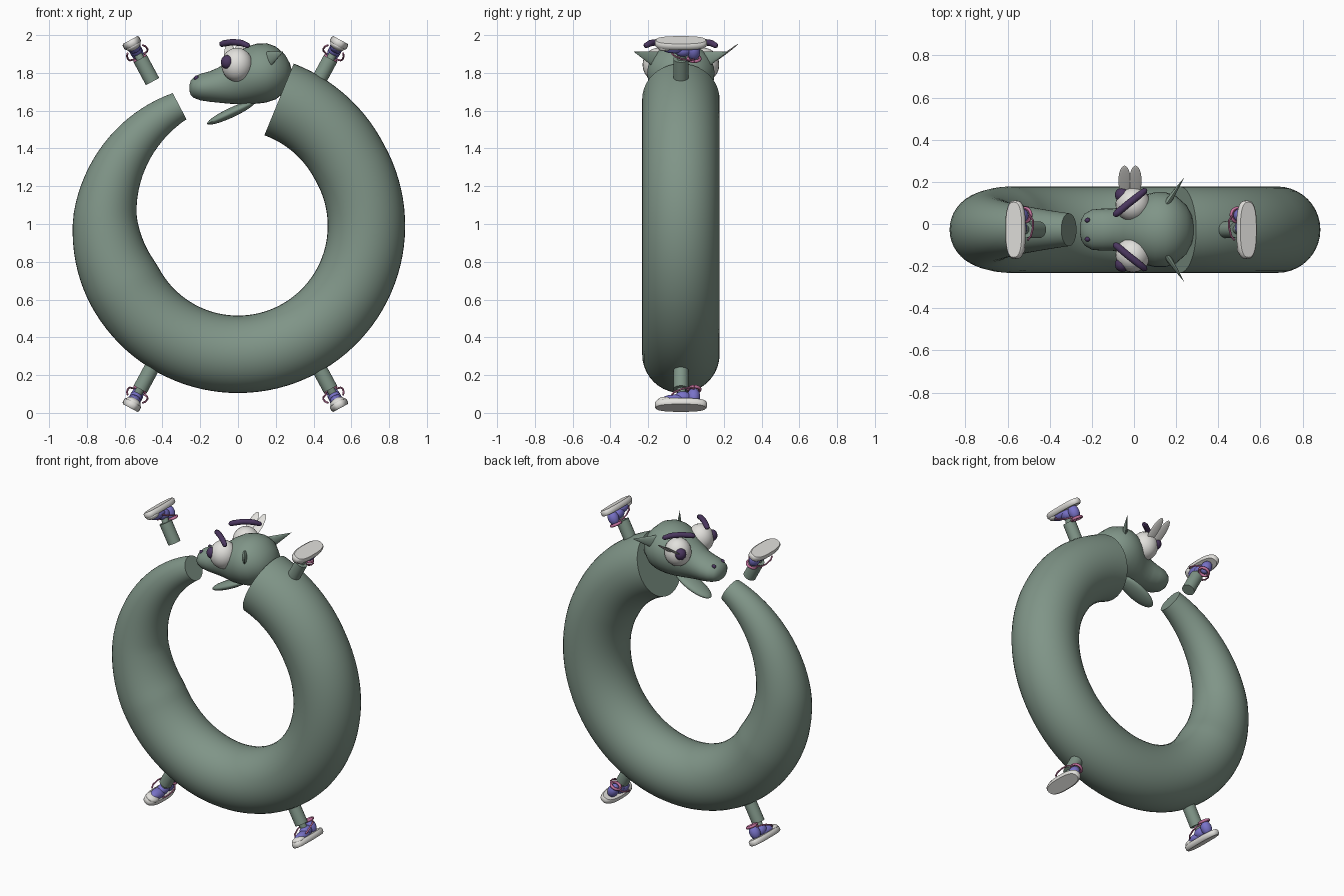
import bpy, bmesh, math
from mathutils import Matrix, Vector

if "Cube" in bpy.data.objects:
    bpy.data.objects.remove(bpy.data.objects["Cube"])

YC = -0.027  # middle plane of the body


def material(name, rgb):
    m = bpy.data.materials.new(name)
    m.diffuse_color = (*rgb, 1)
    m.use_nodes = True
    m.node_tree.nodes["Principled BSDF"].inputs["Base Color"].default_value = m.diffuse_color
    return m


GREEN = material("sage green", (0.215, 0.3, 0.245))
PURPLE = material("dark purple", (0.07, 0.038, 0.115))
BLUE = material("violet blue", (0.19, 0.17, 0.58))
PINK = material("pink", (0.55, 0.17, 0.34))
WHITE = material("off white", (0.76, 0.75, 0.72))


def finish(name, bm, mat, matrix=Matrix()):
    bm.transform(matrix)
    bmesh.ops.recalc_face_normals(bm, faces=bm.faces)
    me = bpy.data.meshes.new(name)
    bm.to_mesh(me)
    bm.free()
    me.materials.append(mat)
    ob = bpy.data.objects.new(name, me)
    bpy.context.collection.objects.link(ob)
    bpy.ops.object.select_all(action='DESELECT')
    ob.select_set(True)
    bpy.context.view_layer.objects.active = ob
    bpy.ops.object.shade_smooth_by_angle(angle=math.radians(45))
    return ob


def loft(name, rings, mat, matrix=Matrix()):
    """Skin a list of equal-length point rings and cap both ends."""
    bm = bmesh.new()
    vs = [[bm.verts.new(p) for p in r] for r in rings]
    n = len(vs[0])
    for a, b in zip(vs, vs[1:]):
        for i in range(n):
            j = (i + 1) % n
            bm.faces.new((a[i], a[j], b[j], b[i]))
    bm.faces.new(vs[0])
    bm.faces.new(vs[-1])
    return finish(name, bm, mat, matrix)


def sweep(name, pts, radii, mat, ref, sides=16, matrix=Matrix()):
    """Round tube along a path with a radius at each point."""
    pts = [Vector(p) for p in pts]
    ref = Vector(ref)
    rings = []
    for i, p in enumerate(pts):
        t = (pts[min(i + 1, len(pts) - 1)] - pts[max(i - 1, 0)]).normalized()
        u = ref.cross(t).normalized()
        v = t.cross(u)
        rings.append([p + radii[i] * (u * math.cos(a) + v * math.sin(a))
                      for a in (2 * math.pi * k / sides for k in range(sides))])
    return loft(name, rings, mat, matrix)


def ellipsoid(name, centre, size, mat, rot=Matrix(), matrix=Matrix(), seg=24):
    bm = bmesh.new()
    bmesh.ops.create_uvsphere(bm, u_segments=seg, v_segments=seg // 2, radius=1)
    return finish(name, bm, mat,
                  matrix @ Matrix.Translation(centre) @ rot @ Matrix.Diagonal((*size, 1)))


# Ring-shaped body, tapering to the tail
pts, radii = [], []
for i in range(97):
    a = 72 + (-244 - 72) * i / 96
    k = max(0, (-153 - a) / 91)
    R = 0.68 + 0.025 * min(1, k * 3) + 0.024 * max(0, (a - 30) / 42)
    pts.append((R * math.cos(math.radians(a)), YC, 0.99 + R * math.sin(math.radians(a))))
    radii.append(0.205 - 0.127 * k ** 1.15)
sweep("body", pts, radii, GREEN, (0, 1, 0), 40)

# Head: x, top, bottom, half width
sections = [(-0.257, 1.735, 1.705, 0.015), (-0.25, 1.76, 1.682, 0.05), (-0.235, 1.775, 1.668, 0.075),
            (-0.2, 1.795, 1.655, 0.095), (-0.15, 1.808, 1.647, 0.1), (-0.1, 1.83, 1.642, 0.1),
            (-0.05, 1.87, 1.637, 0.11), (0, 1.91, 1.634, 0.135), (0.05, 1.94, 1.634, 0.165),
            (0.1, 1.955, 1.637, 0.178), (0.15, 1.957, 1.643, 0.178), (0.2, 1.94, 1.66, 0.16),
            (0.25, 1.895, 1.7, 0.115), (0.275, 1.85, 1.745, 0.065), (0.284, 1.815, 1.785, 0.02)]
rings = []
for x, top, bot, w in sections:
    rings.append([(x, YC + w * math.cos(t), (top + bot) / 2 + (top - bot) / 2 * math.sin(t))
                  for t in (2 * math.pi * k / 32 for k in range(32))])
loft("head", rings, GREEN)

# Hanging lower jaw
ellipsoid("jaw", (-0.035, YC, 1.59), (0.142, 0.065, 0.026), GREEN,
          Matrix.Rotation(math.radians(-25), 4, 'Y'))

for s, side in ((-1, "near"), (1, "far")):
    # Eyes, pupils and nostrils
    ellipsoid(side + "_eye", (-0.005, YC + s * 0.12, 1.843), (0.083, 0.083, 0.09), WHITE)
    ellipsoid(side + "_pupil", (-0.056, YC + s * 0.165, 1.857), (0.035, 0.035, 0.037), PURPLE)
    ellipsoid(side + "_nostril", (-0.22, YC + s * 0.045, 1.772), (0.014, 0.012, 0.014), PURPLE, seg=12)
    # Arched eyebrows
    brow = [(0.06, 0.19, 1.94), (0.053, 0.186, 1.944), (0.02, 0.16, 1.958), (-0.03, 0.121, 1.963),
            (-0.075, 0.083, 1.956), (-0.09, 0.071, 1.951), (-0.096, 0.067, 1.948)]
    sweep(side + "_eyebrow", [(x, YC + s * y, z) for x, y, z in brow],
          [0.005, 0.014, 0.017, 0.017, 0.017, 0.014, 0.005], PURPLE, (0, 0, 1))
    # Pointed flat ears
    base, tip = Vector((0.16, YC + s * 0.13, 1.87)), Vector((0.24, YC + s * 0.25, 1.912))
    d = (tip - base).normalized()
    flat = Vector((0, 0, 1)).cross(d).normalized()
    up = d.cross(flat)
    rings = []
    for k in (0, 0.25, 0.5, 0.75, 0.99):
        w = 1 - k
        rings.append([base.lerp(tip, k) + flat * 0.016 * w * math.cos(t) + up * 0.044 * w * math.sin(t)
                      for t in (2 * math.pi * j / 16 for j in range(16))])
    loft(side + "_ear", rings, GREEN)

# Pair of thin petals behind the far eye
for x, side in ((-0.045, "front"), (0.007, "rear")):
    ellipsoid(side + "_petal", (x, 0.205, 1.9), (0.029, 0.09, 0.005), WHITE,
              Matrix.Rotation(math.atan2(0.105, 0.14), 4, 'X'))


def outline(w, l, h):
    """Rounded sole outline at height h."""
    f = lambda c: math.copysign(abs(c) ** 0.75, c)
    return [(w * f(math.cos(t)), l * f(math.sin(t)), h)
            for t in (2 * math.pi * k / 32 for k in range(32))]


# Four legs with laced shoes; local z runs from the sole up the leg
for sx, ox in ((-1, -0.571), (1, 0.543)):
    for sz, oz in ((1, 0.026), (-1, 1.974)):
        tag = ("left" if sx < 0 else "right") + ("_lower_" if sz > 0 else "_upper_")
        u = Vector((0.88 * sx, 0, 0.475 * sz))
        h = Vector((-0.475 * sx, 0, 0.88 * sz))
        m = Matrix(((u.x, 0, h.x, ox), (0, 1, 0, YC), (u.z, 0, h.z, oz), (0, 0, 0, 1)))
        sweep(tag + "leg", [(0, 0, 0.113), (0, 0, 0.25)], [0.04, 0.04], GREEN, (0, 1, 0), 24, m)
        sweep(tag + "ankle", [(0, 0.01, 0.06), (0, 0, 0.12)], [0.022, 0.022], GREEN, (0, 1, 0), 16, m)
        loft(tag + "sole", [outline(0.043, 0.131, 0), outline(0.05, 0.138, 0.008),
                            outline(0.05, 0.138, 0.028), outline(0.044, 0.132, 0.036)], WHITE, m)
        ellipsoid(tag + "toe_cap", (0, -0.085, 0.036), (0.041, 0.045, 0.022), WHITE, matrix=m)
        ellipsoid(tag + "shoe_front", (0, -0.035, 0.045), (0.036, 0.07, 0.03), BLUE, matrix=m)
        ellipsoid(tag + "shoe_middle", (0, 0.01, 0.062), (0.034, 0.045, 0.034), BLUE, matrix=m)
        ellipsoid(tag + "shoe_heel", (0, 0.068, 0.07), (0.034, 0.034, 0.048), BLUE, matrix=m)
        # Pink collar ring and side laces
        collar = [(0.031 * math.cos(t), 0.07 + 0.031 * math.sin(t), 0.112)
                  for t in (2 * math.pi * k / 24 for k in range(25))]
        sweep(tag + "collar", collar, [0.009] * 25, PINK, (0, 0, 1), 8, m)
        for s in (-1, 1):
            lace = [(s * 0.03, 0.07, 0.1), (s * 0.052, 0.045, 0.095), (s * 0.058, 0.01, 0.085),
                    (s * 0.056, -0.03, 0.068), (s * 0.045, -0.05, 0.055)]
            sweep(tag + ("inner" if s < 0 else "outer") + "_lace", lace, [0.005] * 5, PINK, (0, 0, 1), 8, m)
